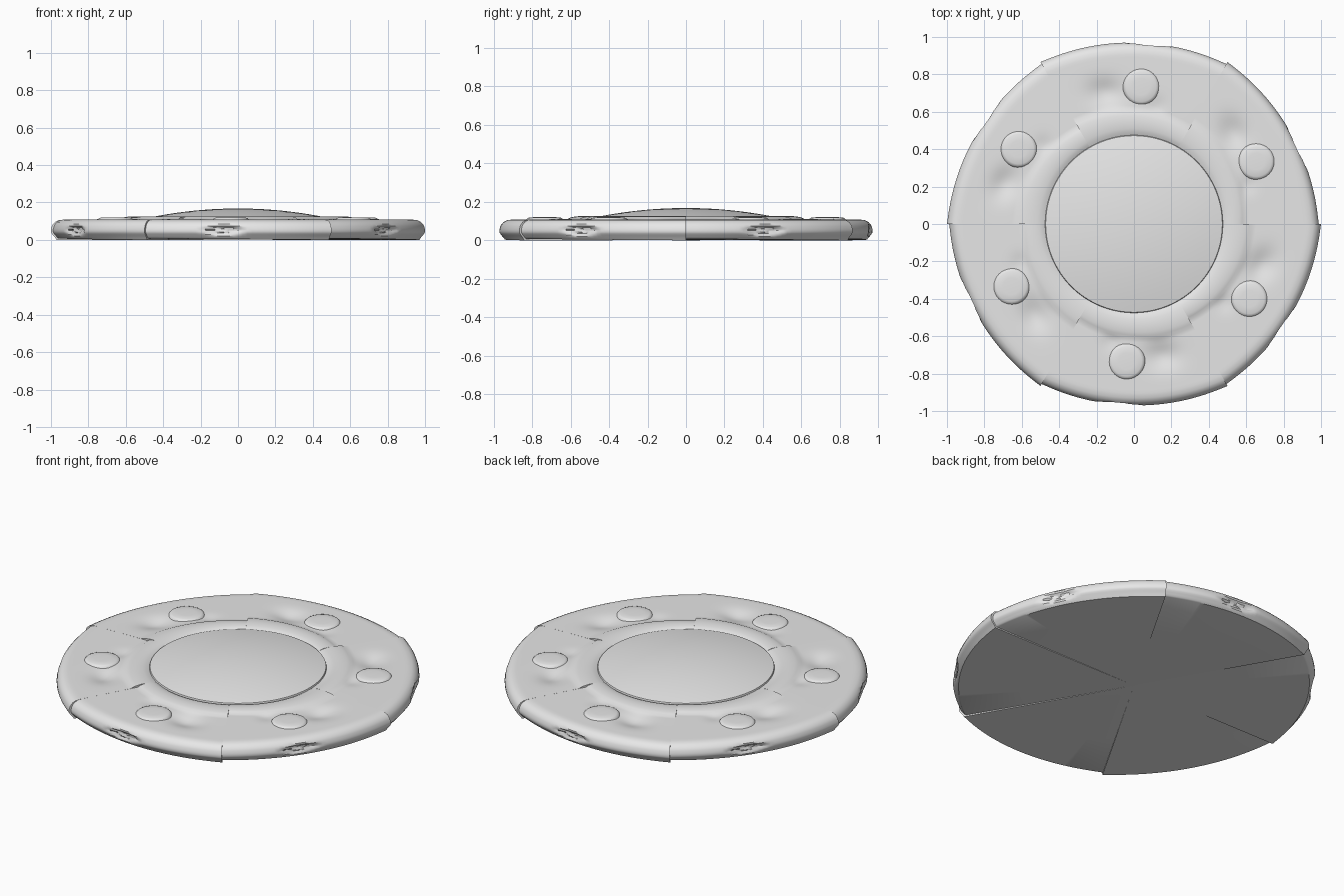
import bpy, bmesh, math, random
from mathutils import Vector, noise

if "Cube" in bpy.data.objects:
    bpy.data.objects.remove(bpy.data.objects["Cube"])

random.seed(4)
stone = bpy.data.materials.new("pale_grey")
stone.diffuse_color = (0.8, 0.8, 0.8, 1)
stone.use_nodes = True
stone.node_tree.nodes["Principled BSDF"].inputs["Base Color"].default_value = stone.diffuse_color
STEPS = 40
WEDGE = math.pi / 3


def lerp(a, b, f):
    return a + (b - a) * f


def rim(t):
    # outline of a wedge: flattened in the middle, proud at its far end
    return lerp(0.988, 1.0, t) - 0.024 * math.sin(math.pi * t) ** 0.8


def smooth(f):
    f = max(0.0, min(1.0, f))
    return f * f * (3 - 2 * f)


def dent(r, t):
    # soft hollows in the outer band around the boss
    a = (t - 0.45) * WEDGE
    x, y = r * math.cos(a) - 0.735, r * math.sin(a)
    big = math.exp(-((x + 0.04) / 0.07) ** 2 - ((y - 0.19) / 0.09) ** 2)
    small = math.exp(-((x + 0.10) / 0.05) ** 2 - ((y + 0.09) / 0.05) ** 2)
    return 0.024 * big + 0.008 * small


def column(t):
    # cross-section of the wedge at fraction t, from top centre round to bottom centre
    pts = []
    ri, ro = 0.475, 0.592 + 0.042 * t
    for i in range(1, 15):                                  # dome
        r = 0.472 * i / 14
        pts.append((r, 0.168 - 0.048 * (r / 0.472) ** 2))
    for i in range(9):                                      # raised ring
        f = i / 8
        pts.append((lerp(ri, ro, f), 0.112 + 0.014 * math.sin(math.pi * f) ** 0.6))
    R = rim(t)
    for i in range(1, 19):                                  # outer band
        r = lerp(ro + 0.003, R - 0.065, i / 18)
        fade = smooth((R - 0.07 - r) / 0.08)
        pts.append((r, 0.112 - 0.004 * i / 18 - dent(r, t) * fade))
    # rounded edge and side
    side = [(-0.04, 0.105), (-0.022, 0.096), (-0.011, 0.084), (-0.005, 0.074), (-0.003, 0.066),
            (0, 0.058), (0, 0.05), (0, 0.043), (-0.003, 0.036), (-0.009, 0.028),
            (-0.016, 0.02), (-0.022, 0.012)]
    for d, z in side:
        # broken chip in the side
        m = smooth(1.6 - math.hypot((t - 0.42) / 0.085, (z - 0.05) / 0.02))
        n = noise.noise(Vector((t * 45, z * 110, 2.0)))
        pts.append((R + d - m * (0.022 + 0.016 * n), z))
    low = 0.008 * (1 - t)
    pts += [(R - 0.03, low), (0.6, low * 0.6), (0.02, 0.002)]
    return pts


def new_object(name, bm, angle, sharp):
    bmesh.ops.recalc_face_normals(bm, faces=bm.faces)
    me = bpy.data.meshes.new(name)
    bm.to_mesh(me)
    bm.free()
    me.materials.append(stone)
    ob = bpy.data.objects.new(name, me)
    bpy.context.collection.objects.link(ob)
    ob.rotation_euler.z = angle
    bpy.ops.object.select_all(action='DESELECT')
    ob.select_set(True)
    bpy.context.view_layer.objects.active = ob
    bpy.ops.object.shade_smooth_by_angle(angle=math.radians(sharp))


def wedge(k):
    bm = bmesh.new()
    top = bm.verts.new((0, 0, 0.168))
    bottom = bm.verts.new((0, 0, 0.002))
    cols = []
    for j in range(STEPS + 1):
        t = j / STEPS
        a = t * WEDGE
        cols.append([bm.verts.new((r * math.cos(a), r * math.sin(a), z)) for r, z in column(t)])
    for a, b in zip(cols, cols[1:]):
        bm.faces.new((top, a[0], b[0]))
        bm.faces.new((bottom, b[-1], a[-1]))
        for i in range(len(a) - 1):
            bm.faces.new((a[i], a[i + 1], b[i + 1], b[i]))
    # flat cut faces at the seams
    bm.faces.new([top] + cols[0] + [bottom])
    bm.faces.new([top] + cols[-1] + [bottom])
    new_object(f"disc_wedge_{k + 1}", bm, k * WEDGE, 35)


def boss(k):
    # round stud with a softly domed top
    bm = bmesh.new()
    rings = []
    for r, z in [(0.105, 0.09), (0.096, 0.108), (0.09, 0.115), (0.08, 0.119), (0.045, 0.121)]:
        rings.append([bm.verts.new((0.735 * math.cos(0.45 * WEDGE) + r * math.cos(i * math.tau / 32),
                                    0.735 * math.sin(0.45 * WEDGE) + r * math.sin(i * math.tau / 32), z))
                      for i in range(32)])
    for a, b in zip(rings, rings[1:]):
        for i in range(32):
            n = (i + 1) % 32
            bm.faces.new((a[i], a[n], b[n], b[i]))
    bm.faces.new(rings[-1])
    bm.faces.new(rings[0][::-1])
    new_object(f"boss_{k + 1}", bm, k * WEDGE, 40)


for k in range(6):
    wedge(k)
    boss(k)
